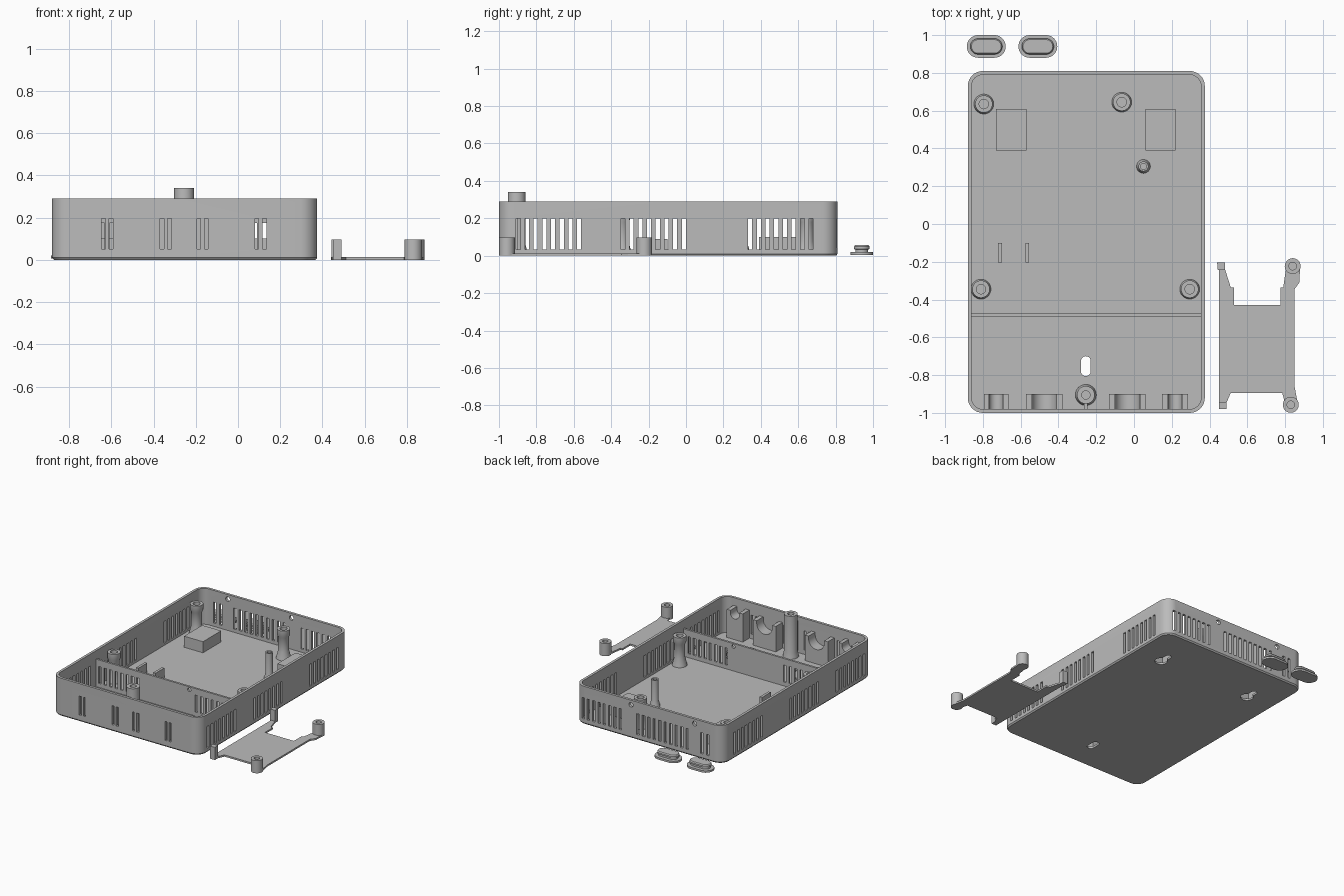
import bpy, bmesh, math

if "Cube" in bpy.data.objects:
    bpy.data.objects.remove(bpy.data.objects["Cube"])

grey = bpy.data.materials.new("plain grey")
grey.diffuse_color = (0.50, 0.50, 0.50, 1)
grey.use_nodes = True
grey.node_tree.nodes["Principled BSDF"].inputs["Base Color"].default_value = grey.diffuse_color


def make(name, bm):
    bmesh.ops.recalc_face_normals(bm, faces=bm.faces)
    me = bpy.data.meshes.new(name)
    bm.to_mesh(me)
    bm.free()
    me.materials.append(grey)
    ob = bpy.data.objects.new(name, me)
    bpy.context.collection.objects.link(ob)
    return ob


def loft(name, layers):
    """Capped solid through a stack of (outline, z) layers."""
    bm = bmesh.new()
    rings = [[bm.verts.new((x, y, z)) for x, y in pts] for pts, z in layers]
    n = len(rings[0])
    for a, b in zip(rings, rings[1:]):
        for i in range(n):
            j = (i + 1) % n
            bm.faces.new((a[i], a[j], b[j], b[i]))
    bm.faces.new(rings[0][::-1])
    bm.faces.new(rings[-1])
    return make(name, bm)


def rounded(x0, x1, y0, y1, r, seg=8):
    pts = []
    for k, (cx, cy) in enumerate(((x1 - r, y1 - r), (x0 + r, y1 - r),
                                  (x0 + r, y0 + r), (x1 - r, y0 + r))):
        for i in range(seg + 1):
            a = math.pi / 2 * (k + i / seg)
            pts.append((cx + r * math.cos(a), cy + r * math.sin(a)))
    return pts


def circle(x, y, r, n=32):
    return [(x + r * math.cos(2 * math.pi * i / n),
             y + r * math.sin(2 * math.pi * i / n)) for i in range(n)]


def lathe(name, x, y, profile):
    return loft(name, [(circle(x, y, r), z) for r, z in profile])


def boxes(name, items):
    """One object holding several boxes given as x0, x1, y0, y1, z0, z1."""
    bm = bmesh.new()
    for x0, x1, y0, y1, z0, z1 in items:
        vs = bmesh.ops.create_cube(bm, size=1)["verts"]
        for v in vs:
            v.co = ((x0 + x1) / 2 + v.co.x * (x1 - x0),
                    (y0 + y1) / 2 + v.co.y * (y1 - y0),
                    (z0 + z1) / 2 + v.co.z * (z1 - z0))
    return make(name, bm)


def rods(name, places, r, depth):
    """Cylinders along y, used for round holes and saddles."""
    bm = bmesh.new()
    for x, y, z in places:
        vs = bmesh.ops.create_cone(bm, cap_ends=True, segments=24,
                                   radius1=r, radius2=r, depth=depth)["verts"]
        for v in vs:
            v.co = (x + v.co.x, y + v.co.z, z + v.co.y)
    return make(name, bm)


def cut(ob, *cutters):
    for c in cutters:
        m = ob.modifiers.new("cut", "BOOLEAN")
        m.operation, m.solver, m.object = "DIFFERENCE", "EXACT", c
        bpy.context.view_layer.objects.active = ob
        bpy.ops.object.modifier_apply(modifier=m.name)
        bpy.data.objects.remove(c)


X0, X1, Y0, Y1, H, T, F = -0.88, 0.375, -1.0, 0.81, 0.29, 0.02, 0.015

# Case: rounded tray with a small chamfer under the floor
case = loft("case", [(rounded(X0 + .008, X1 - .008, Y0 + .008, Y1 - .008, .072), 0),
                     (rounded(X0, X1, Y0, Y1, .08), .01),
                     (rounded(X0, X1, Y0, Y1, .08), H)])
inner = rounded(X0 + T, X1 - T, Y0 + T, Y1 - T, .06)
cut(case, loft("cavity", [(inner, F), (inner, H + .1)]))

# Vents: three groups per side, pairs in front, groups at the back
side = [s + .0465 * i for s in (-.897, -.337, .343) for i in range(8)]
cut(case, boxes("side_vents", [(xa, xb, y - .011, y + .011, .033, .2) for y in side
                               for xa, xb in ((X0 - .1, X0 + .05), (X1 - .05, X1 + .1))]))
pairs = [c + d for c in (-.619, -.342, -.168, .107) for d in (-.018, .018)]
cut(case, boxes("front_vents", [(x - .009, x + .009, Y0 - .1, Y0 + .05, .05, .195) for x in pairs]))
back = [.305 - .045 * i for i in range(8)] + [-.16 - .0465 * i for i in range(10)] + [-.70, -.75]
cut(case, boxes("back_vents", [(x - .011, x + .011, Y1 - .05, Y1 + .1, .04, .2) for x in back]))
cut(case, rods("back_holes", [(x, Y1, .255) for x in (-.1, -.64)], .018, .2))

# Wall-hanging holes in the floor
for x in (-.65, .14):
    cut(case, loft("key_round", [(circle(x, .465, .045), -.1), (circle(x, .465, .045), .1)]))
    s = rounded(x - .022, x + .022, .45, .565, .0219)
    cut(case, loft("key_slot", [(s, -.1), (s, .1)]))
s = rounded(-.281, -.229, -.805, -.70, .0259)
cut(case, loft("floor_slot", [(s, -.1), (s, .1)]))

# Hollow covers over the rear hanging holes
for x in (-.65, .14):
    cover = boxes("hanging_cover", [(x - .08, x + .08, .39, .61, F - .003, .1)])
    cut(cover, boxes("cover_cavity", [(x - .066, x + .066, .404, .596, -.1, .086)]))

# Divider wall with vents and two round holes
divider = boxes("divider", [(X0 + T - .005, X1 - T + .005, -.49, -.474, F - .003, .225)])
slots = [-.83 + .0465 * i for i in range(8)] + [.305 - .045 * i for i in range(8)]
cut(divider, boxes("divider_vents", [(x - .011, x + .011, -.6, -.4, .045, .175) for x in slots]))
cut(divider, rods("divider_holes", [(x, -.48, .202) for x in (-.07, -.565)], .014, .2))

# Screw posts: flared foot, slim stem, collar and screw hole
for x, y in ((-.795, .635), (-.065, .645), (-.81, -.345), (.295, -.345)):
    lathe("screw_post", x, y, [(.053, F - .003), (.05, .03), (.038, .075), (.038, .18),
                               (.046, .195), (.046, .24), (.025, .24), (.025, .12)])
lathe("small_post", .05, .305, [(.037, F - .003), (.034, .03), (.026, .06), (.026, .22),
                                (.016, .22), (.016, .12)])
lathe("front_post", -.255, -.905, [(.056, F - .003), (.054, .03), (.047, .06), (.047, .34),
                                   (.022, .34), (.022, .15)])
boxes("post_rib", [(-.265, -.245, Y0 + T - .005, -.94, F - .003, .26)])

# Cable saddles along the front wall
for x, half, r, top in ((-.73, .065, .037, .23), (.217, .068, .037, .23),
                        (-.475, .097, .066, .21), (-.035, .097, .066, .21)):
    saddle = boxes("cable_saddle", [(x - half, x + half, Y0 + T - .003, -.9, F - .003, top)])
    cut(saddle, rods("saddle_round", [(x, -.93, top - .02)], r, .3))
    cut(saddle, boxes("saddle_mouth", [(x - r, x + r, -1.1, -.8, top - .02, top + .1)]))

# Cable knockout rings and small clip plates on the floor
for x in (-.54, .028):
    lathe("knockout_ring", x, -.73, [(.125, F - .003), (.125, F + .005), (.113, F + .005), (.113, F - .001)])
boxes("clip_plates", [(x - .01, x + .01, -.205, -.1, F - .003, .09) for x in (-.71, -.565)])

# Bracket: flat plate with arms
plate = [(.45, -.895), (.45, -.98), (.49, -.98), (.49, -.945), (.512, -.895), (.785, -.895),
         (.80, -.95), (.83, -.96), (.865, -.94), (.85, -.86), (.85, -.345), (.875, -.31),
         (.88, -.22), (.84, -.215), (.805, -.235), (.79, -.335), (.775, -.335), (.775, -.43),
         (.53, -.43), (.53, -.335), (.512, -.335), (.482, -.24), (.482, -.205), (.44, -.205), (.45, -.25)]
loft("bracket_plate", [(plate, 0), (plate, .013)])
for x, y in ((.84, -.223), (.83, -.957)):
    lathe("bracket_round_post", x, y, [(.042, 0), (.042, .097), (.02, .097), (.02, .02)])
boxes("bracket_square_posts", [(.442, .482, -.242, -.205, 0, .097), (.45, .49, -.98, -.942, 0, .097)])

# Oval plugs: flange, neck and wider head
for x in (-.782, -.509):
    def oval(r):
        return rounded(x - .043 - r, x + .043 + r, .94 - r, .94 + r, r - .0001)
    loft("oval_plug", [(oval(.06), .005), (oval(.06), .02), (oval(.034), .02), (oval(.034), .032),
                       (oval(.042), .036), (oval(.042), .048), (oval(.036), .056)])

# Smooth round walls, keep hard edges
bpy.ops.object.select_all(action="SELECT")
bpy.context.view_layer.objects.active = case
bpy.ops.object.shade_smooth_by_angle(angle=math.radians(30))
